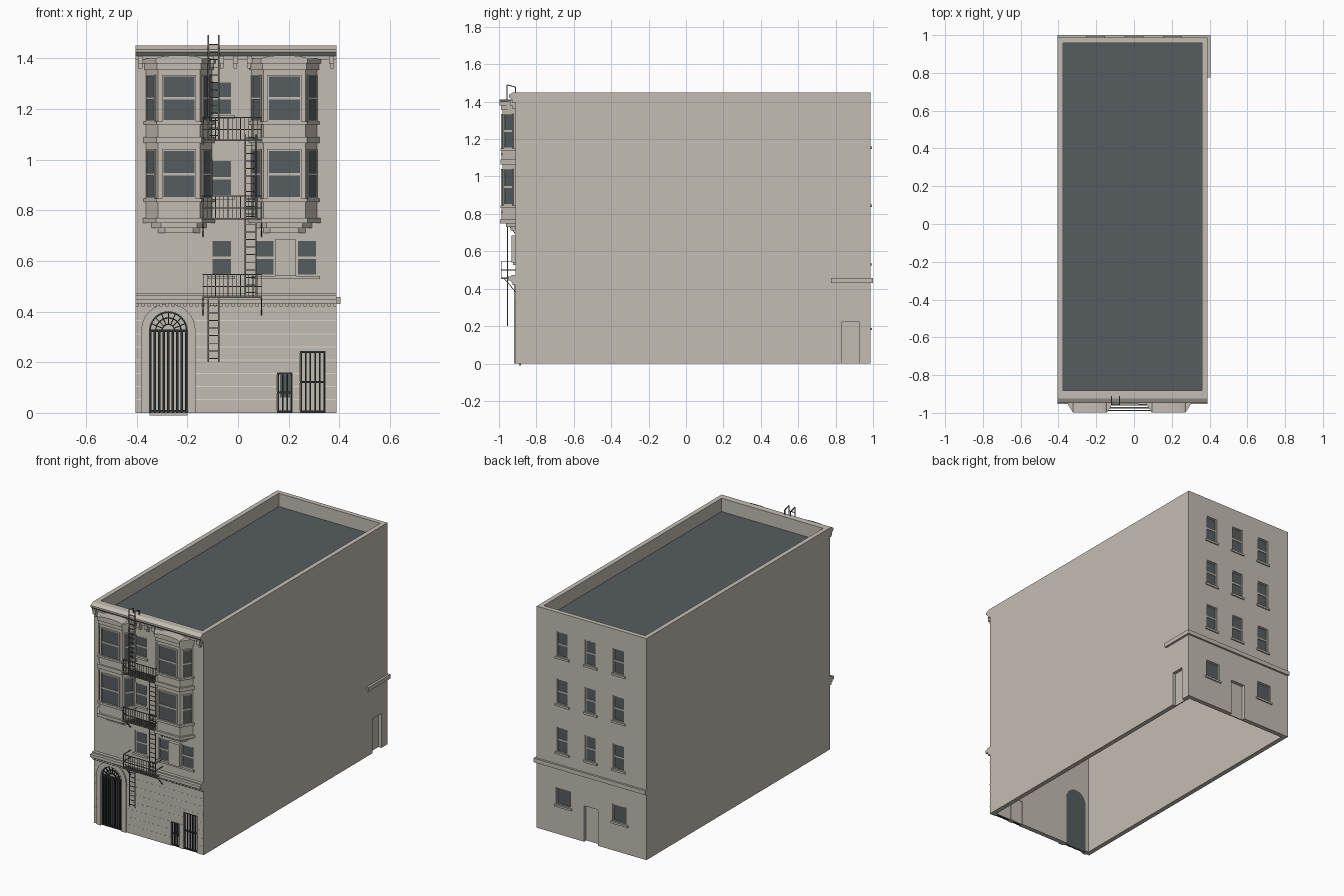
import bpy, bmesh
from math import pi, cos, sin, atan2
from mathutils import Vector, Matrix

cube = bpy.data.objects.get("Cube")
if cube:
    bpy.data.objects.remove(cube, do_unlink=True)


def material(name, rgb):
    m = bpy.data.materials.new(name)
    m.use_nodes = True
    m.diffuse_color = (*rgb, 1)
    m.node_tree.nodes["Principled BSDF"].inputs["Base Color"].default_value = (*rgb, 1)
    return m


STONE = material("warm stone", (0.55, 0.51, 0.45))
JOINT = material("pale mortar", (0.72, 0.69, 0.63))
SLATE = material("slate grey", (0.093, 0.11, 0.115))
IRON = material("black iron", (0.025, 0.03, 0.03))
STEEL = material("grey painted steel", (0.16, 0.155, 0.145))

# Main dimensions
LEFT, RIGHT, FRONT, BACK, TOP, WALL = -0.405, 0.39, -0.912, 0.987, 1.45, 0.03
ROOF = 1.36
MID = (LEFT + RIGHT) / 2


def make(name, bm, mat):
    bmesh.ops.recalc_face_normals(bm, faces=bm.faces)
    me = bpy.data.meshes.new(name)
    bm.to_mesh(me)
    bm.free()
    me.materials.append(mat)
    ob = bpy.data.objects.new(name, me)
    bpy.context.collection.objects.link(ob)
    return ob


def box(bm, x0, x1, y0, y1, z0, z1, frame=Matrix()):
    m = Matrix.Translation(((x0 + x1) / 2, (y0 + y1) / 2, (z0 + z1) / 2))
    bmesh.ops.create_cube(bm, size=1, matrix=frame @ m @ Matrix.Diagonal((x1 - x0, y1 - y0, z1 - z0, 1)))


def bar(bm, p, q, r=0.003):
    p, q = Vector(p), Vector(q)
    d = q - p
    m = Matrix.Translation((p + q) / 2) @ d.to_track_quat('Z', 'Y').to_matrix().to_4x4()
    bmesh.ops.create_cube(bm, size=1, matrix=m @ Matrix.Diagonal((2 * r, 2 * r, d.length, 1)))


def prism(bm, points, shift):
    face = bm.faces.new([bm.verts.new(p) for p in points])
    new = bmesh.ops.extrude_face_region(bm, geom=[face], use_keep_orig=True)["geom"]
    bmesh.ops.translate(bm, vec=shift, verts=[v for v in new if isinstance(v, bmesh.types.BMVert)])


def cut(ob, cutter):
    mod = ob.modifiers.new("cut", 'BOOLEAN')
    mod.operation, mod.solver, mod.object = 'DIFFERENCE', 'EXACT', cutter
    deps = bpy.context.evaluated_depsgraph_get()
    ob.data = bpy.data.meshes.new_from_object(ob.evaluated_get(deps))
    ob.modifiers.clear()
    bpy.data.objects.remove(cutter, do_unlink=True)


def arch(cx, half, spring, y, n=16):
    curve = [(cx + half * cos(pi * i / n), y, spring + half * sin(pi * i / n)) for i in range(n + 1)]
    return [(cx + half, y, -0.01)] + curve + [(cx - half, y, -0.01)]


# Shared meshes for repeated details
glass, frames, sills, holes = (bmesh.new() for _ in range(4))


def wall_frame(x, y, z, turn=0):
    """Local frame: x along the wall, -y outward, z up."""
    return Matrix.Translation((x, y, z)) @ Matrix.Rotation(turn, 4, 'Z')


def window(f, w, h, recess=0.0, sill=0.0, split=True):
    a = w / 2
    if recess:
        box(holes, -a, a, -0.02, recess, 0, h, f)
    box(glass, -a, a, recess - 0.003, recess + 0.001, 0, h, f)
    t = 0.006
    strips = [(-a, -a + t, 0, h), (a - t, a, 0, h), (-a, a, 0, t), (-a, a, h - t, h)]
    if split:
        strips.append((-a, a, h / 2 - 0.005, h / 2 + 0.005))
    for x0, x1, z0, z1 in strips:
        box(frames, x0, x1, recess - 0.007, recess + 0.001, z0, z1, f)
    if sill:
        box(sills, -a - 0.01, a + 0.01, -sill, 0.002, -0.012, 0.001, f)


# Front flat windows
for z, h in ((1.175, 0.135), (0.855, 0.145), (0.54, 0.145)):
    window(wall_frame(-0.065, FRONT, z), 0.085, h, 0.012, 0.012)
for x in (0.105, 0.188, 0.272):
    window(wall_frame(x, FRONT, 0.54), 0.083, 0.145, 0.012, 0.012)

# Back windows
for x in (0.204, 0, -0.204):
    for z in (0.535, 0.85, 1.16):
        window(wall_frame(x, BACK, z, pi), 0.08, 0.165, 0.012, 0.008)
for x in (0.196, -0.212):
    window(wall_frame(x, BACK, 0.19, pi), 0.105, 0.115, 0.012, 0.008, False)

# Bay windows: stacked trapezoid layers (offset, bottom, top)
BASE, FACE, DEPTH = 0.133, 0.083, 0.07
LAYERS = [(-0.045, 0.71, 0.73), (-0.02, 0.73, 0.75), (0.013, 0.75, 0.77), (0, 0.77, 1.38),
          (0.01, 0.832, 0.846), (0.01, 1.065, 1.09), (0.01, 1.138, 1.15),
          (0.007, 1.355, 1.38), (0.014, 1.38, 1.40)]


def trapezoid(cx, o, z):
    y = FRONT - DEPTH - o
    b, f = BASE + o, FACE + o * 0.6
    return [(cx - b, FRONT + 0.005, z), (cx - f, y, z), (cx + f, y, z), (cx + b, FRONT + 0.005, z)]


for side, cx in (("right", -0.233), ("left", 0.183)):
    bm = bmesh.new()
    for o, z0, z1 in LAYERS:
        prism(bm, trapezoid(cx, o, z0), (0, 0, z1 - z0))
    crown = [(cx + 0.09 * cos(pi * i / 8), FRONT - DEPTH - 0.015, 1.399 + 0.013 * sin(pi * i / 8)) for i in range(9)]
    prism(bm, crown, (0, DEPTH + 0.015, 0))
    make(side + "_bay", bm, STONE)
    slope = atan2(DEPTH, BASE - FACE)
    for z, h in ((0.846, 0.194), (1.15, 0.185)):
        window(wall_frame(cx, FRONT - DEPTH, z), 0.135, h)
        for s in (-1, 1):
            window(wall_frame(cx + s * (BASE + FACE) / 2, FRONT - DEPTH / 2, z, s * slope), 0.06, h)

# Hollow shell with a sunken roof
bm = bmesh.new()
box(bm, LEFT, RIGHT, FRONT, BACK, 0, TOP)
shell = make("building_shell", bm, STONE)
bm = bmesh.new()
for z0, z1 in ((-0.1, ROOF - 0.02), (ROOF, TOP + 0.1)):
    box(bm, LEFT + WALL, RIGHT - WALL, FRONT + WALL, BACK - WALL, z0, z1)
cut(shell, make("hollow_cutter", bm, STONE))

# Doorways
GX, GR, GS = -0.275, 0.075, 0.325
prism(holes, arch(GX, GR, GS, FRONT - 0.05), (0, 0.1, 0))
GATES = ((0.155, 0.215, 0.16, 4), (0.245, 0.345, 0.245, 6))
for x0, x1, h, n in GATES:
    box(holes, x0, x1, FRONT - 0.02, FRONT + 0.05, -0.01, h)
box(holes, -0.055, 0.047, BACK - 0.05, BACK + 0.05, -0.01, 0.235)
box(holes, RIGHT - 0.05, RIGHT + 0.05, 0.835, 0.925, -0.01, 0.225)
cut(shell, make("opening_cutter", holes, STONE))

bm = bmesh.new()
prism(bm, arch(GX, GR, GS, FRONT + 0.02), (0, 0.006, 0))
for x0, x1, h, n in GATES:
    box(bm, x0, x1, FRONT + 0.02, FRONT + 0.027, 0, h)
box(bm, -0.055, 0.047, BACK - 0.029, BACK - 0.022, 0, 0.235)
box(bm, RIGHT - 0.029, RIGHT - 0.022, 0.835, 0.925, 0, 0.225)
make("door_panels", bm, STONE)
bm = bmesh.new()
prism(bm, arch(GX, GR, GS, FRONT + 0.026), (0, 0.005, 0))
box(bm, 0.165, 0.205, FRONT + 0.016, FRONT + 0.02, 0.06, 0.15)
make("dark_door_backing", bm, SLATE)

make("window_glass", glass, SLATE)
make("window_frames", frames, STONE)
make("window_sills", sills, STONE)
bm = bmesh.new()
box(bm, LEFT + WALL, RIGHT - WALL, FRONT + WALL, BACK - WALL, ROOF - 0.002, ROOF + 0.003)
make("roof_surface", bm, SLATE)

# Arch surround
bm = bmesh.new()
outer, inner = arch(GX, 0.107, GS, FRONT - 0.008), arch(GX, GR, GS, FRONT - 0.008)
for i in range(len(outer) - 1):
    quad = [Vector(p) for p in (outer[i], outer[i + 1], inner[i + 1], inner[i])]
    prism(bm, [(p.x, p.y, max(p.z, 0)) for p in quad], (0, 0.009, 0))
make("arch_surround", bm, STONE)

# Iron gates and fanlight
bm = bmesh.new()
gy = FRONT + 0.008
for i in range(9):
    x = GX - GR + 0.004 + i * (2 * GR - 0.008) / 8
    bar(bm, (x, gy, 0), (x, gy, GS), 0.0045)
for z in (0.006, GS):
    bar(bm, (GX - GR, gy, z), (GX + GR, gy, z), 0.005)
for r in (0.025, 0.05, 0.072):
    ring = [Vector((GX + r * cos(pi * i / 12), gy, GS + r * sin(pi * i / 12))) for i in range(13)]
    for p, q in zip(ring, ring[1:]):
        bar(bm, p, q, 0.0025)
for i in range(1, 8):
    d = Vector((cos(pi * i / 8), 0, sin(pi * i / 8)))
    c = Vector((GX, gy, GS))
    bar(bm, c + d * 0.025, c + d * 0.072, 0.002)
for x0, x1, h, n in GATES:
    for i in range(n):
        x = x0 + 0.004 + i * (x1 - x0 - 0.008) / (n - 1)
        bar(bm, (x, gy, 0), (x, gy, h), 0.003)
    for z in (0.005, h / 2, h - 0.005):
        bar(bm, (x0, gy, z), (x1, gy, z), 0.004)
make("iron_gates", bm, IRON)

# Ground floor mortar lines, broken by openings
bm = bmesh.new()
for i in range(1, 8):
    z = 0.052 * i
    edges = [LEFT, GX - 0.107, GX + 0.107]
    for x0, x1, h, n in GATES:
        edges += [x0, x1] if z < h else []
    edges.append(RIGHT)
    for x0, x1 in zip(edges[::2], edges[1::2]):
        box(bm, x0, x1, FRONT - 0.001, FRONT + 0.001, z - 0.002, z + 0.002)
make("mortar_lines", bm, JOINT)

# Street belt with dentils, top cornice with brackets, rear belt
bm = bmesh.new()
for depth, z0, z1 in ((0.022, 0.433, 0.445), (0.04, 0.445, 0.465), (0.02, 0.465, 0.473)):
    box(bm, LEFT, RIGHT, FRONT - depth, FRONT + 0.005, z0, z1)
for i in range(34):
    x = LEFT + 0.006 + i * (RIGHT - LEFT - 0.012) / 33
    box(bm, x - 0.006, x + 0.006, FRONT - 0.016, FRONT + 0.005, 0.42, 0.434)
make("street_belt", bm, STONE)
bm = bmesh.new()
steps = [(-0.005, 1.45), (0.012, 1.45), (0.035, 1.436), (0.035, 1.425), (0.018, 1.41), (0.018, 1.395), (-0.005, 1.395)]
prism(bm, [(LEFT, FRONT - d, z) for d, z in steps], (RIGHT - LEFT, 0, 0))
for x in (-0.385, -0.105, -0.065, -0.01, 0.045, 0.37):
    box(bm, x - 0.01, x + 0.01, FRONT - 0.03, FRONT + 0.005, 1.38, 1.41)
    box(bm, x - 0.007, x + 0.007, FRONT - 0.016, FRONT + 0.005, 1.36, 1.38)
make("top_cornice", bm, STONE)
bm = bmesh.new()
box(bm, LEFT, 0.404, BACK - 0.005, 1.0, 0.43, 0.457)
box(bm, RIGHT - 0.005, 0.404, 0.775, 1.0, 0.43, 0.457)
make("rear_belt", bm, STONE)

# Fire escape: balconies, railings, braces and ladders
bm = bmesh.new()
X0, X1, Y0 = -0.138, 0.092, -0.987
for z in (0.46, 0.77, 1.08):
    for i in range(6):
        y = Y0 + i * 0.014
        box(bm, X0, X1, y - 0.003, y + 0.003, z - 0.006, z)
    for x in (X0, X1):
        box(bm, x - 0.003, x + 0.003, Y0, FRONT, z - 0.008, z)
        bar(bm, (x, Y0 + 0.01, z), (x, FRONT, z - 0.075), 0.002)
    for dz in (0.04, 0.087):
        corners = [(X0, FRONT, z + dz), (X0, Y0, z + dz), (X1, Y0, z + dz), (X1, FRONT, z + dz)]
        for p, q in zip(corners, corners[1:]):
            bar(bm, p, q, 0.002)
    for i in range(15):
        x = X0 + i * (X1 - X0) / 14
        bar(bm, (x, Y0, z), (x, Y0, z + 0.087), 0.0012)
make("fire_escape_balconies", bm, STEEL)
bm = bmesh.new()
for cx, y, z0, z1 in ((-0.097, -0.955, 0.2, 0.46), (0.05, -0.955, 0.46, 0.86),
                      (0.05, -0.955, 0.77, 1.1), (-0.097, -0.957, 1.08, 1.49)):
    for x in (cx - 0.021, cx + 0.021):
        bar(bm, (x, y, z0), (x, y, z1), 0.0025)
        if z1 > TOP:
            bar(bm, (x, y, z1), (x, FRONT, z1 - 0.012), 0.0025)
            bar(bm, (x, FRONT, z1 - 0.012), (x, FRONT, TOP), 0.0025)
    for i in range(int((z1 - z0) / 0.03)):
        z = z0 + 0.015 + i * 0.03
        bar(bm, (cx - 0.021, y, z), (cx + 0.021, y, z), 0.0018)
make("fire_escape_ladders", bm, STEEL)
